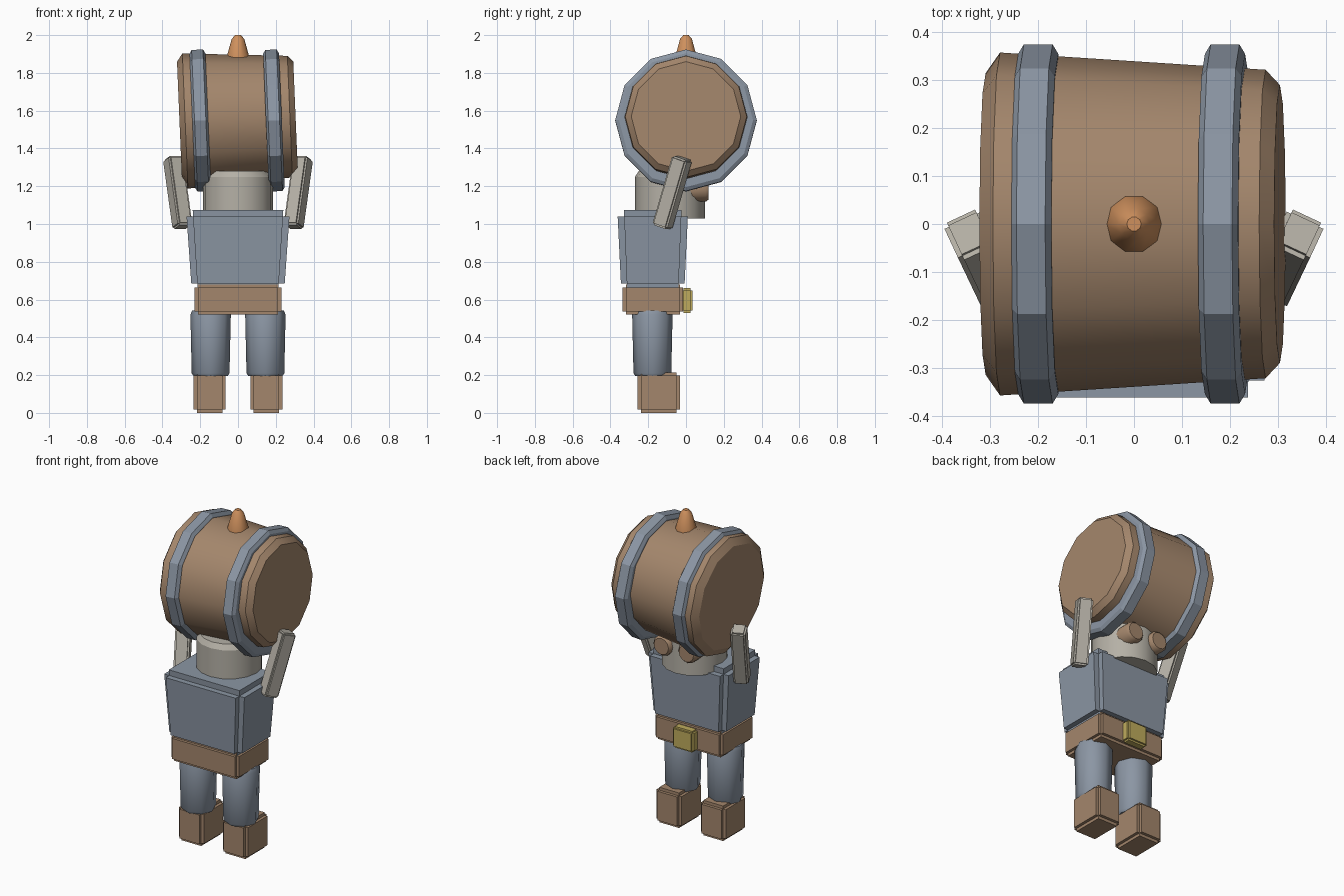
import bpy, bmesh, math
from mathutils import Matrix, Vector

cube = bpy.data.objects.get("Cube")
if cube:
    bpy.data.objects.remove(cube, do_unlink=True)


def material(name, r, g, b):
    m = bpy.data.materials.new(name)
    m.use_nodes = True
    m.diffuse_color = (r, g, b, 1)
    m.node_tree.nodes["Principled BSDF"].inputs["Base Color"].default_value = (r, g, b, 1)
    return m


WOOD = material("wood_brown", 0.37, 0.24, 0.15)
STEEL = material("blue_grey", 0.26, 0.305, 0.37)
SKIN = material("pale_grey", 0.46, 0.435, 0.38)
ORANGE = material("orange", 0.62, 0.28, 0.11)
GOLD = material("gold", 0.52, 0.41, 0.11)


def finish(bm, name, mat, matrix, smooth=None):
    bmesh.ops.recalc_face_normals(bm, faces=bm.faces[:])
    mesh = bpy.data.meshes.new(name)
    bm.to_mesh(mesh)
    bm.free()
    mesh.materials.append(mat)
    ob = bpy.data.objects.new(name, mesh)
    bpy.context.collection.objects.link(ob)
    ob.matrix_world = matrix
    if smooth:
        bpy.ops.object.select_all(action='DESELECT')
        ob.select_set(True)
        bpy.context.view_layer.objects.active = ob
        bpy.ops.object.shade_smooth_by_angle(angle=math.radians(smooth))
    return ob


def notched_box(name, mat, size, matrix, notch, taper=1.0):
    """Box with stepped edges: three crossing blocks, each full along one axis."""
    bm = bmesh.new()
    for axis in range(3):
        dims = [d - (0 if i == axis else 2 * notch) for i, d in enumerate(size)]
        for v in bmesh.ops.create_cube(bm, size=1)["verts"]:
            v.co = Vector(c * d for c, d in zip(v.co, dims))
            k = taper + (1 - taper) * (v.co.z / size[2] + 0.5)
            v.co.x *= k
            v.co.y *= k
    return finish(bm, name, mat, matrix)


def lathe(name, mat, profile, sides, matrix, smooth=None, closed=False):
    """Turn (radius, height) points around local z."""
    bm = bmesh.new()
    rings = []
    for r, h in profile:
        rings.append([bm.verts.new((r * math.cos(a), r * math.sin(a), h))
                      for a in (2 * math.pi * i / sides for i in range(sides))])
    pairs = list(zip(rings, rings[1:]))
    if closed:
        pairs.append((rings[-1], rings[0]))
    else:
        bm.faces.new(rings[0])
        bm.faces.new(rings[-1])
    for a, b in pairs:
        for i in range(sides):
            j = (i + 1) % sides
            bm.faces.new((a[i], a[j], b[j], b[i]))
    return finish(bm, name, mat, matrix, smooth)


at = lambda x, y, z: Matrix.Translation((x, y, z))

# Tilted barrel with two hoops
tilt = Matrix.Rotation(math.radians(87.6), 4, 'Y')
lathe("barrel", WOOD, [(0.315, -0.31), (0.358, -0.28), (0.322, 0.275), (0.29, 0.305)],
      12, at(0, 0, 1.557) @ tilt, 35)
hoop = [(0.31, -0.042), (0.355, -0.042), (0.375, -0.03),
        (0.375, 0.03), (0.355, 0.042), (0.31, 0.042)]
for name, x in (("wide_end_hoop", -0.2), ("narrow_end_hoop", 0.19)):
    lathe(name, STEEL, hoop, 12, at(x, 0, 1.548) @ tilt, closed=True)

# Spike on top of the barrel
lathe("spike", ORANGE, [(0.062, 1.84), (0.06, 1.885), (0.033, 1.98), (0.015, 2.0)],
      10, at(0, 0, 0), 40)

# Head
lathe("head", SKIN, [(0.185, 1.03), (0.185, 1.25), (0.165, 1.28)], 16, at(0, -0.085, 0), 30)

# Torso, belt, buckle
notched_box("torso", STEEL, (0.55, 0.375, 0.425), at(0, -0.176, 0.8625), 0.035, 0.89)
notched_box("belt", WOOD, (0.46, 0.32, 0.16), at(0, -0.175, 0.6), 0.017)
notched_box("buckle", GOLD, (0.14, 0.06, 0.13), at(0, 0.005, 0.595), 0.011)

# Paired parts
for side, s in (("left", 1), ("right", -1)):
    lathe(side + "_eye", WOOD, [(0.062, -0.06), (0.062, 0.045), (0.05, 0.06)], 12,
          at(s * 0.085, 0.06, 1.18) @ Matrix.Rotation(-math.pi / 2, 4, 'X'), 40)

    lathe(side + "_leg", STEEL,
          [(0.09, 0.195), (0.1, 0.21), (0.107, 0.52), (0.098, 0.542)],
          8, at(s * 0.145, -0.178, 0), 50)
    notched_box(side + "_foot", WOOD, (0.17, 0.225, 0.215),
                at(s * 0.15, -0.145, 0.1075), 0.018)

    # Raised arm, leaning outward and forward
    up = Vector((s * 0.05, 0.105, 0.36)).normalized()
    turn = math.radians(-25 * s)
    across = Vector((math.cos(turn), math.sin(turn), 0))
    across = (across - up * across.dot(up)).normalized()
    basis = Matrix((across, up.cross(across), up)).transposed().to_4x4()
    notched_box(side + "_arm", SKIN, (0.085, 0.09, 0.385),
                at(s * 0.319, -0.073, 1.167) @ basis, 0.01)
